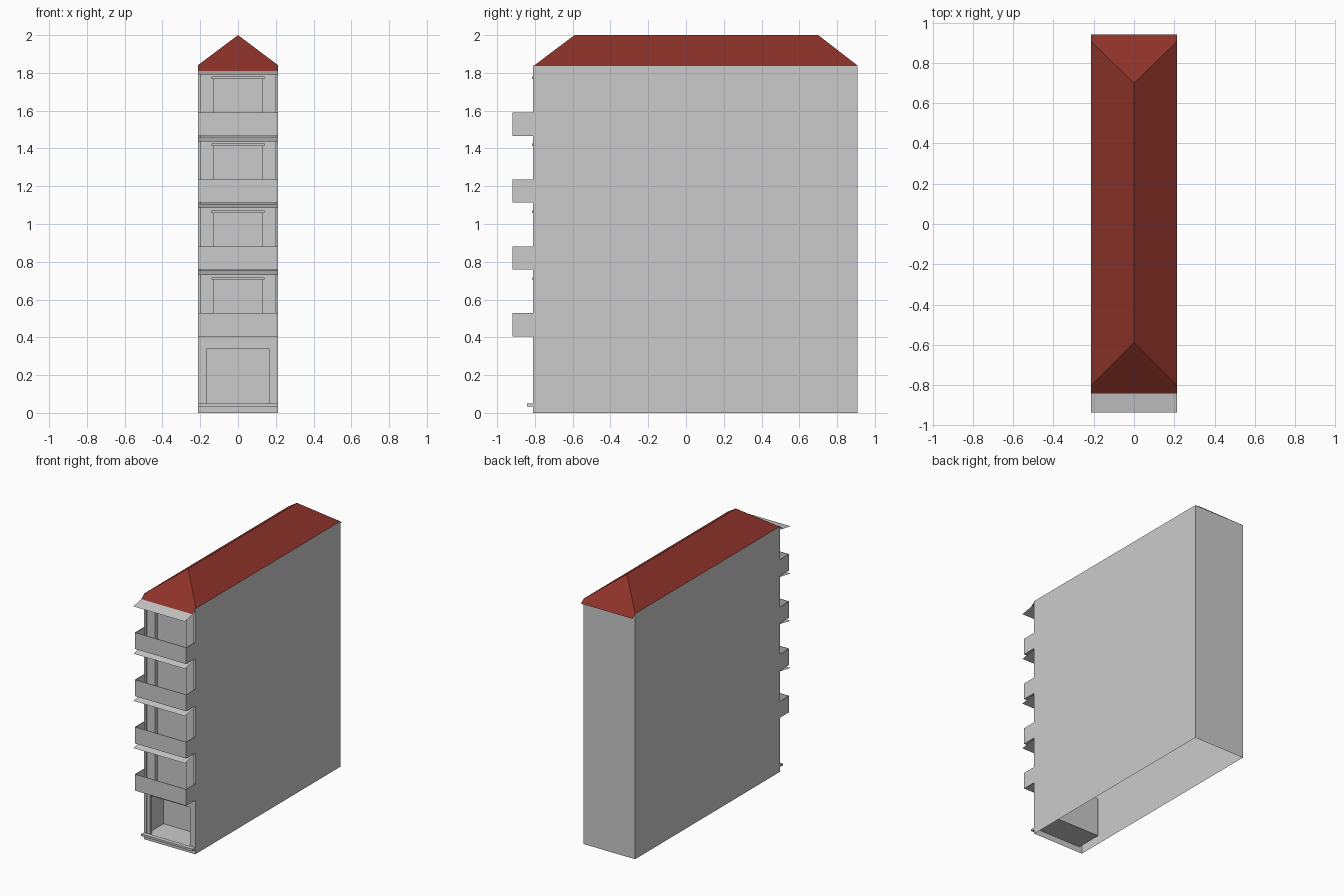
import bpy

if "Cube" in bpy.data.objects:
    bpy.data.objects.remove(bpy.data.objects["Cube"])

W = 0.213                  # half width
YF, YB = -0.81, 0.907      # front and back walls
EAVE = 1.84
STOREY = 0.354
LEVELS = [0.405 + STOREY * k for k in range(4)]   # balcony undersides


def mesh(name, faces, mat=None):
    """Object from a list of polygons, each a list of points."""
    verts, polys = [], []
    for f in faces:
        polys.append(list(range(len(verts), len(verts) + len(f))))
        verts += f
    me = bpy.data.meshes.new(name)
    me.from_pydata(verts, [], polys)
    ob = bpy.data.objects.new(name, me)
    bpy.context.collection.objects.link(ob)
    if mat:
        me.materials.append(mat)
    return ob


def front(x0, x1, z0, z1, y):
    return [(x0, y, z0), (x1, y, z0), (x1, y, z1), (x0, y, z1)]


def side(x, y0, y1, z0, z1):
    """Upright quad facing +x."""
    return [(x, y0, z0), (x, y1, z0), (x, y1, z1), (x, y0, z1)]


def flat(x0, x1, y0, y1, z):
    return [(x0, y0, z), (x1, y0, z), (x1, y1, z), (x0, y1, z)]


def box(x0, x1, y0, y1, z0, z1):
    return [front(x0, x1, z0, z1, y0), front(x0, x1, z0, z1, y1)[::-1],
            side(x1, y0, y1, z0, z1), side(x0, y0, y1, z0, z1)[::-1],
            flat(x0, x1, y0, y1, z1), flat(x0, x1, y0, y1, z0)[::-1]]


def niche(x, z0, z1, y0, y1):
    """Recess of half width x, open to the front."""
    return [front(-x, x, z0, z1, y1),
            side(-x, y0, y1, z0, z1), side(x, y0, y1, z0, z1)[::-1],
            flat(-x, x, y0, y1, z0), flat(-x, x, y0, y1, z1)[::-1]]


# outer shell, open underneath
mesh("side_and_back_walls", [
    side(W, YF, YB, 0, EAVE), side(-W, YF, YB, 0, EAVE)[::-1],
    front(-W, W, 0, EAVE, YB)[::-1]])

# ground floor: front wall around a deep entrance room
G = 0.19
mesh("ground_floor_front", [
    front(-W, W, 0, 0.045, YF), front(-W, W, 0.34, LEVELS[0], YF),
    front(-W, -G, 0.045, 0.34, YF), front(G, W, 0.045, 0.34, YF)])
mesh("entrance_room", niche(G, 0.045, 0.34, YF, YF + 0.2))
mesh("entrance_jambs", box(-G, -0.165, YF + 0.005, YF + 0.025, 0.045, 0.34)
     + box(0.165, G, YF + 0.005, YF + 0.025, 0.045, 0.34))
mesh("entrance_step", box(-W, W, -0.842, YF, 0.035, 0.05))

# upper storeys
P, D = 0.197, 0.13         # pilaster inner edge, door half width
YW = YF + 0.012            # wall set back between the pilasters
for i, z in enumerate(LEVELS, 1):
    top = z + STOREY if i < 4 else EAVE
    head = z + 0.30
    mesh(f"storey_{i}_wall", [
        front(-W, -P, z, top, YF), front(P, W, z, top, YF),
        side(-P, YF, YW, z, top), side(P, YF, YW, z, top)[::-1],
        front(-P, -D, z, top, YW), front(D, P, z, top, YW),
        front(-D, D, head, top, YW)])
    mesh(f"storey_{i}_door", niche(D, z, head, YW, YW + 0.03))
    mesh(f"storey_{i}_lintel", box(-0.14, 0.14, YF - 0.006, YW, head, head + 0.013))

    # balcony tray with thin parapet
    yb, h, t = -0.918, z + 0.123, 0.004
    mesh(f"storey_{i}_balcony",
         box(-W, W, yb, YW, z, z + 0.006)
         + box(-W, W, yb, yb + t, z, h)
         + box(-W, -W + t, yb + t, YF, z, h)
         + box(W - t, W, yb + t, YF, z, h))

    # thin sloping canopy sheet
    mesh(f"storey_{i}_canopy", [[
        (-W, -0.935, z + 0.325), (W, -0.935, z + 0.325),
        (W, YF, z + 0.348), (-W, YF, z + 0.348)]])

# hipped roof, end slopes run past the walls
red = bpy.data.materials.new("roof_red")
red.diffuse_color = (0.27, 0.033, 0.022, 1)
red.use_nodes = True
red.node_tree.nodes["Principled BSDF"].inputs["Base Color"].default_value = red.diffuse_color
E0, E1, R0, R1 = -0.803, YB, -0.59, 0.70
A, B = (0, R0, 2.0), (0, R1, 2.0)
fl, fr, bl, br = (-W, E0, EAVE), (W, E0, EAVE), (-W, E1, EAVE), (W, E1, EAVE)
mesh("roof", [
    [fr, br, B, A], [bl, fl, A, B], [fl, fr, A], [br, bl, B],
    [(-W, -0.842, 1.811), (W, -0.842, 1.811), fr, fl],
    [(W, 0.94, 1.815), (-W, 0.94, 1.815), bl, br]], red)
